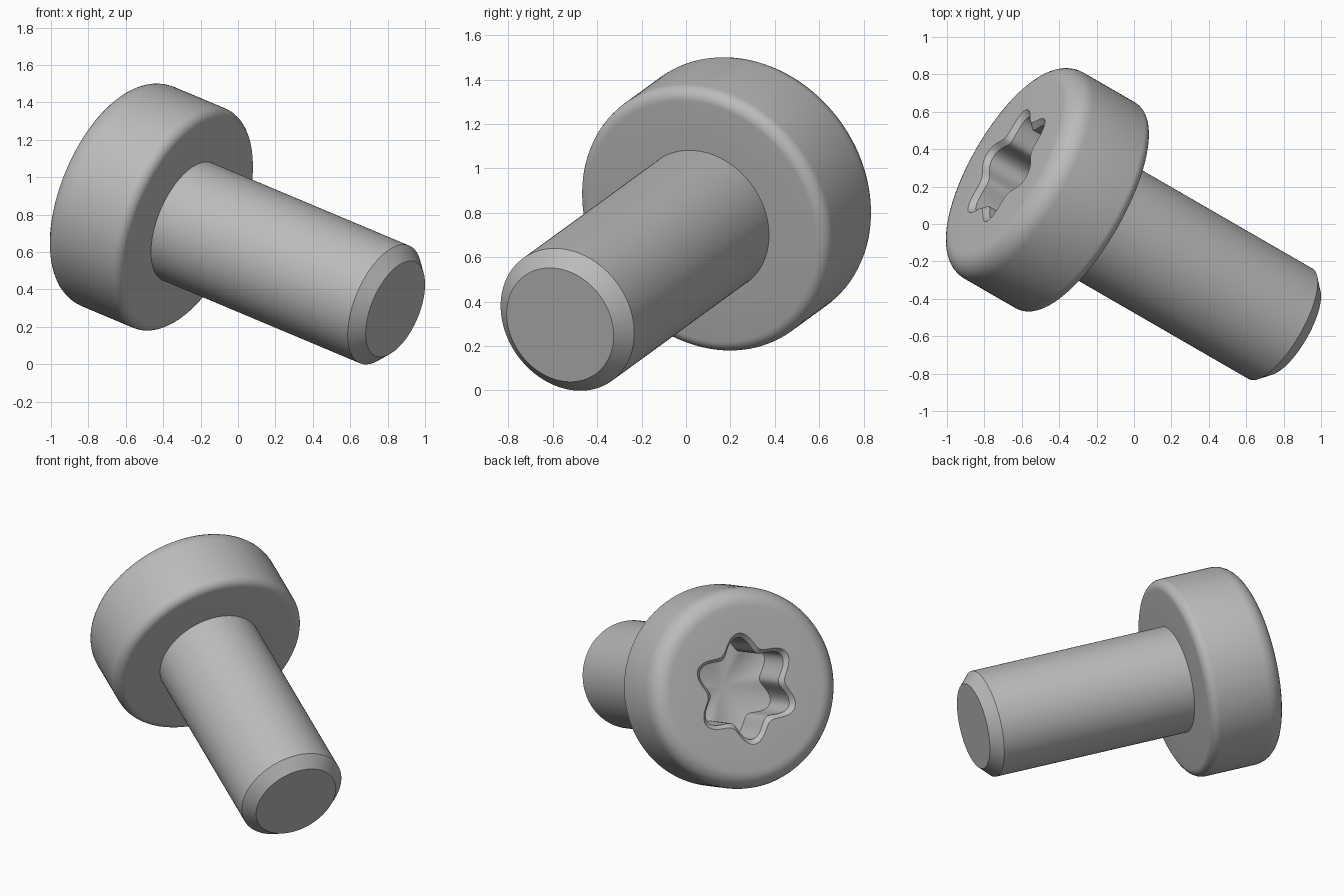
import bpy, bmesh, math
from mathutils import Matrix, Vector

cube = bpy.data.objects.get("Cube")
if cube:
    bpy.data.objects.remove(cube, do_unlink=True)

SIDES = 120
SHAFT_R, SHAFT_LEN, CHAMFER = 0.341, 1.362, 0.07
HEAD_R, HEAD_H = 0.636, 0.51
TOP_FILLET, BOTTOM_FILLET = 0.115, 0.058

steel = bpy.data.materials.new("steel_grey")
steel.use_nodes = True
grey = (0.5, 0.5, 0.5, 1)
steel.diffuse_color = grey
steel.node_tree.nodes["Principled BSDF"].inputs["Base Color"].default_value = grey

# Screw frame: local z points out of the head, local x is the upward direction across it
tilt, turn = math.radians(20), math.radians(30)
axis = Vector((-math.cos(tilt) * math.cos(turn), math.cos(tilt) * math.sin(turn), math.sin(tilt)))
up = (Vector((0, 0, 1)) - axis * axis.z).normalized()
frame = Matrix((up, axis.cross(up), axis)).transposed().to_4x4()
frame.translation = (-0.267, 0.073, 0.761)


def star(offset):
    """Six-lobed outline, grown outward by offset."""
    return lambda a: 0.28 + offset + 0.045 * math.cos(6 * a)


def fillet(radius, z, r, start):
    """Quarter-round profile points around the corner centre (radius, z)."""
    angles = [math.radians(start + 90 * i / 8) for i in range(9)]
    return [(radius + r * math.cos(a), z + r * math.sin(a)) for a in angles]


def loft(name, profile, tip=None):
    """Join rings of (radius or outline, height); close the last with a point at height tip."""
    bm = bmesh.new()
    rings = []
    for radius, z in profile:
        ring = []
        for i in range(SIDES):
            a = math.tau * i / SIDES
            r = radius(a) if callable(radius) else radius
            ring.append(bm.verts.new((r * math.cos(a), r * math.sin(a), z)))
        rings.append(ring)
    for low, high in zip(rings, rings[1:]):
        for i in range(SIDES):
            j = (i + 1) % SIDES
            bm.faces.new((low[i], low[j], high[j], high[i]))
    last = rings[-1]
    if tip is None:
        bm.faces.new(last)
    else:
        point = bm.verts.new((0, 0, tip))
        for i in range(SIDES):
            bm.faces.new((last[i], last[(i + 1) % SIDES], point))
    mesh = bpy.data.meshes.new(name)
    bm.to_mesh(mesh)
    bm.free()
    mesh.materials.append(steel)
    obj = bpy.data.objects.new(name, mesh)
    bpy.context.collection.objects.link(obj)
    obj.matrix_world = frame
    bpy.ops.object.select_all(action="DESELECT")
    obj.select_set(True)
    bpy.context.view_layer.objects.active = obj
    bpy.ops.object.shade_smooth_by_angle(angle=math.radians(30))
    return obj


# Head: underside, rounded rim, flat top, bevelled star socket with a conical floor
head = [(SHAFT_R, 0)]
head += fillet(HEAD_R - BOTTOM_FILLET, BOTTOM_FILLET, BOTTOM_FILLET, -90)
head += fillet(HEAD_R - TOP_FILLET, HEAD_H - TOP_FILLET, TOP_FILLET, 0)
head += [(star(0.03), HEAD_H), (star(0), HEAD_H - 0.03), (star(0), HEAD_H - 0.33)]
loft("screw_head", head, tip=HEAD_H - 0.39)

# Shaft: plain cylinder with a chamfered flat end
shaft = loft("screw_shaft", [(SHAFT_R, 0), (SHAFT_R, CHAMFER - SHAFT_LEN),
                             (SHAFT_R - 0.068, -SHAFT_LEN)])
shaft.data.flip_normals()
